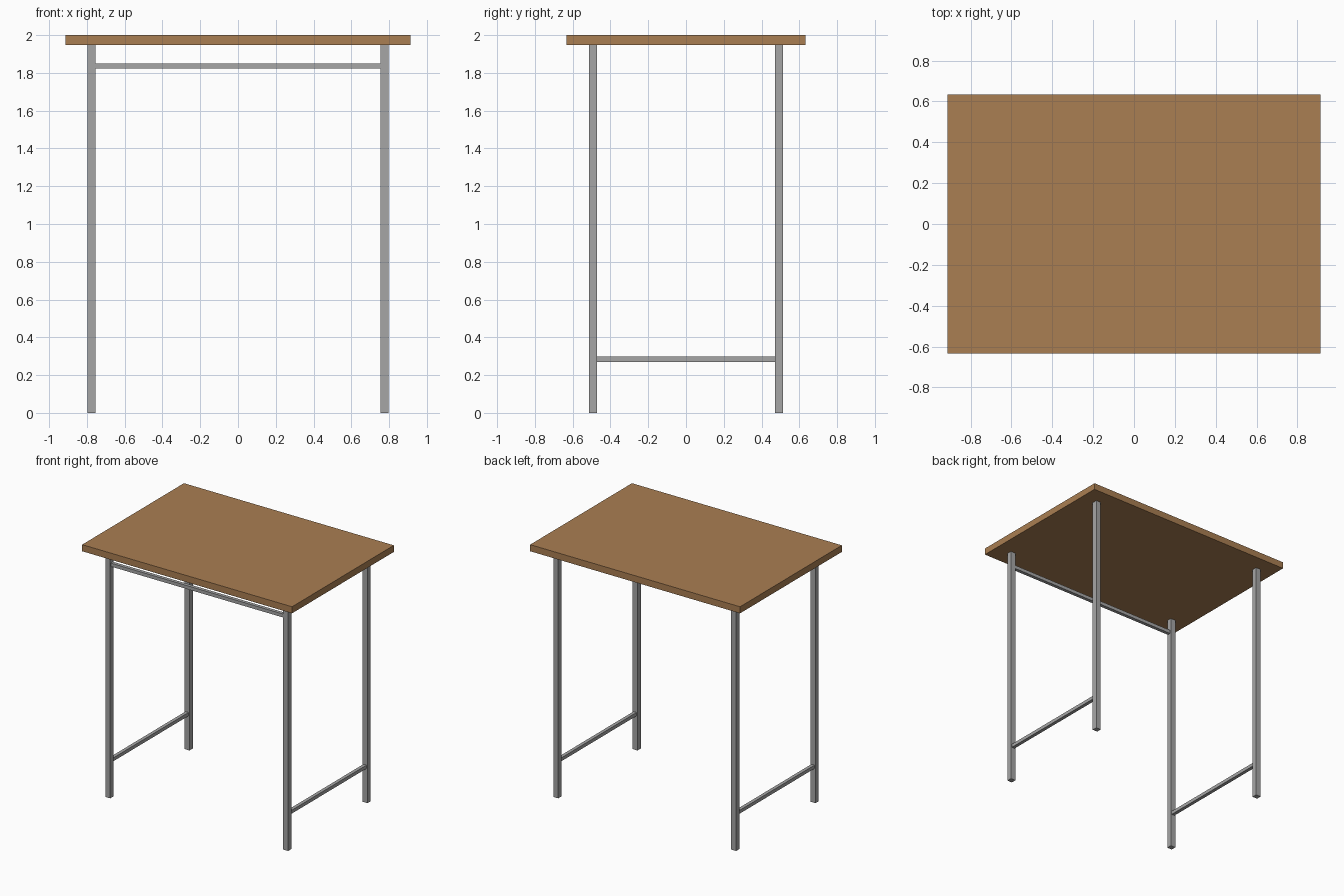
import bpy

if "Cube" in bpy.data.objects:
    bpy.data.objects.remove(bpy.data.objects["Cube"])

# Flat colours
def material(name, rgb):
    m = bpy.data.materials.new(name)
    m.diffuse_color = (*rgb, 1.0)
    m.use_nodes = True
    m.node_tree.nodes["Principled BSDF"].inputs["Base Color"].default_value = m.diffuse_color
    return m

wood = material("warm_wood", (0.40, 0.21, 0.085))
steel = material("grey_steel", (0.38, 0.38, 0.38))

def box(name, centre, size, mat):
    bpy.ops.mesh.primitive_cube_add(size=1, location=centre)
    ob = bpy.context.object
    ob.name = name
    ob.scale = size
    bpy.ops.object.transform_apply(location=False, rotation=False, scale=True)
    ob.data.materials.append(mat)
    return ob

# Main sizes
TOP_X, TOP_Y, TOP_Z, THICK = 1.828, 1.266, 2.0, 0.052
LEG_X, LEG_Y = 0.775, 0.493           # leg centres
LEG_W, LEG_D = 0.043, 0.041           # leg section
BAR = 0.027                           # rail section
LEG_H = TOP_Z - THICK

# Tabletop
box("tabletop", (0, 0, TOP_Z - THICK / 2), (TOP_X, TOP_Y, THICK), wood)

for sx, side in ((-1, "left"), (1, "right")):
    # Legs
    for sy, end in ((-1, "front"), (1, "back")):
        box(f"{end}_{side}_leg", (sx * LEG_X, sy * LEG_Y, LEG_H / 2),
            (LEG_W, LEG_D, LEG_H), steel)
    # Low side rail between the front and back legs
    box(f"{side}_side_rail", (sx * LEG_X, 0, 0.284),
        (BAR, 2 * LEG_Y - LEG_D, BAR), steel)

# High rail between the front legs only
box("front_rail", (0, -LEG_Y, 1.836), (2 * LEG_X - LEG_W, BAR, BAR), steel)
